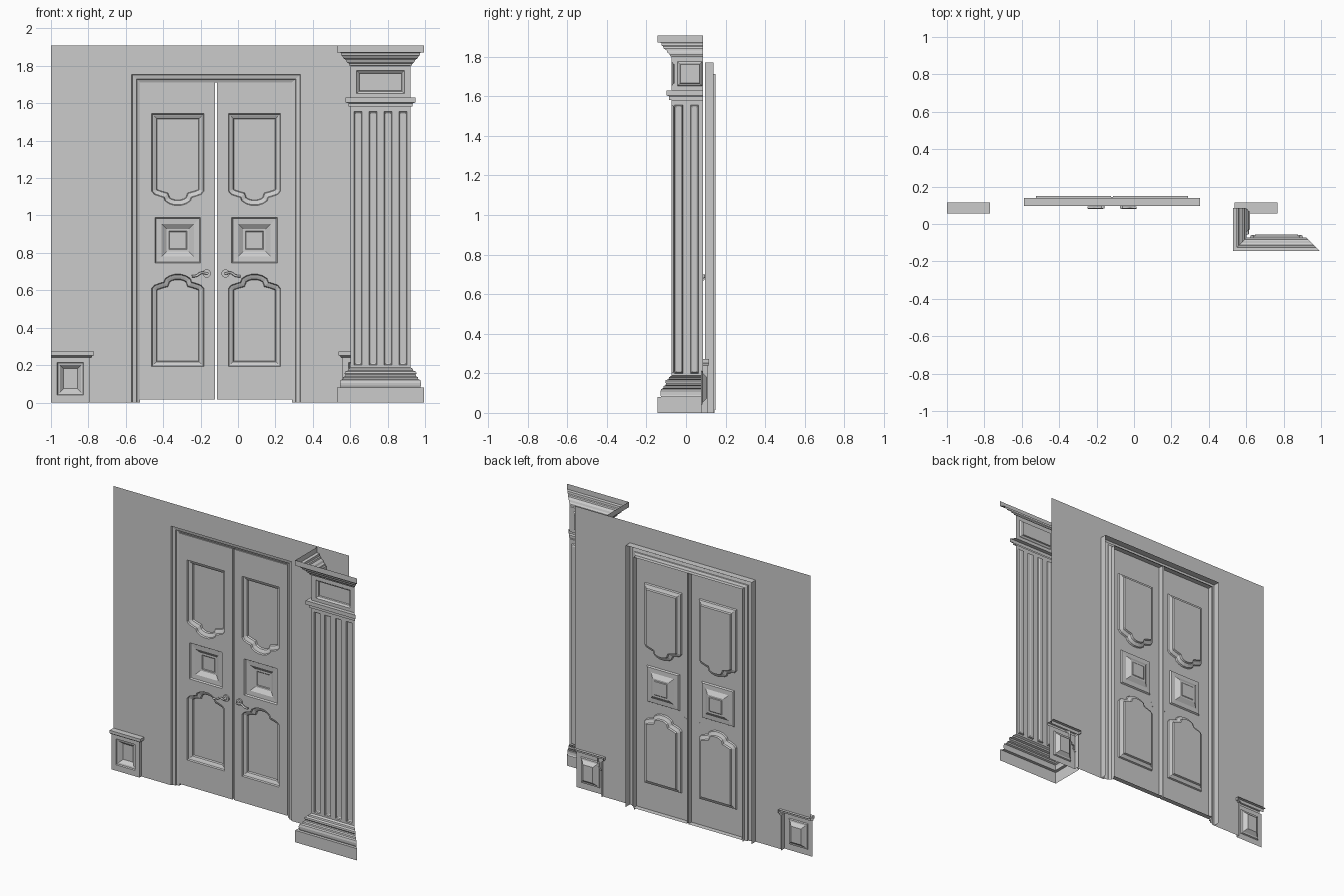
import bpy, bmesh, math
from mathutils import Vector

if "Cube" in bpy.data.objects:
    bpy.data.objects.remove(bpy.data.objects["Cube"])

XC = -0.117          # mirror axis of the doorway
WALL_Y = 0.095


def finish(bm, name):
    bmesh.ops.remove_doubles(bm, verts=bm.verts, dist=0.0002)
    bmesh.ops.recalc_face_normals(bm, faces=bm.faces)
    me = bpy.data.meshes.new(name)
    bm.to_mesh(me)
    bm.free()
    ob = bpy.data.objects.new(name, me)
    bpy.context.collection.objects.link(ob)
    return ob


def rect(u0, u1, v0, v1):
    return [(u0, v0), (u1, v0), (u1, v1), (u0, v1)]


def inset(poly, d):
    """Mitred inset of a counter-clockwise outline."""
    out, n = [], len(poly)
    for i in range(n):
        a, b, c = (Vector(poly[(i + k) % n]) for k in (-1, 0, 1))
        e1, e2 = (b - a).normalized(), (c - b).normalized()
        n1, n2 = Vector((-e1.y, e1.x)), Vector((-e2.y, e2.x))
        out.append(tuple(b + (n1 + n2) * (d / (1 + n1.dot(n2)))))
    return out


def loop(bm, pts):
    vs = [bm.verts.new(p) for p in pts]
    es = [bm.edges.new((vs[i], vs[(i + 1) % len(vs)])) for i in range(len(vs))]
    return vs, es


def panelled(bm, outer, panels, place):
    """Flat sheet with stepped panels sunk in it; place(u, v, depth) -> xyz."""
    edges = loop(bm, [place(u, v, 0) for u, v in outer])[1]
    for poly, rings in panels:
        prev, es = loop(bm, [place(u, v, 0) for u, v in poly])
        edges += es
        for off, depth in rings:
            cur, es = loop(bm, [place(u, v, depth) for u, v in inset(poly, off)])
            for i in range(len(cur)):
                j = (i + 1) % len(cur)
                bm.faces.new((prev[i], prev[j], cur[j], cur[i]))
            prev = cur
        bm.faces.new(prev)
    bmesh.ops.triangle_fill(bm, use_beauty=True, use_dissolve=False, edges=edges)


def sweep(bm, profile, path):
    """Strip mesh; path(offset, value) gives the mitred points of one line."""
    rows = [[bm.verts.new(p) for p in path(o, w)] for o, w in profile]
    for a, b in zip(rows, rows[1:]):
        for i in range(len(a) - 1):
            bm.faces.new((a[i], a[i + 1], b[i + 1], b[i]))


# Wall sheet with notches for the door and the skirting blocks
half = [(0.47, 0), (0.673, 0), (0.673, 0.25), (0.883, 0.25), (0.883, 1.91)]
right = [(XC + 0.47, 1.77)] + [(XC + x, z) for x, z in half]
left = [(2 * XC - x, z) for x, z in reversed(right)]
bm = bmesh.new()
edges = loop(bm, [(x, WALL_Y, z) for x, z in right + left])[1]
bmesh.ops.triangle_fill(bm, use_beauty=True, edges=edges)
finish(bm, "wall")

# Door casing
bm = bmesh.new()
casing = [(0, .145), (0, .122), (.006, .12), (.018, .115), (.02, .108),
          (.042, .104), (.046, .095), (.065, .095), (.065, .14)]


def casing_path(o, y):
    h, t = 0.406 + o, 1.712 + o * 0.9
    return [(XC - h, y, 0), (XC - h, y, t), (XC + h, y, t), (XC + h, y, 0)]


sweep(bm, casing, casing_path)
finish(bm, "door_casing")

# Door leaves with two scalloped panels and a square funnel panel
DOOR_Y = 0.115
arch = [(.14, 0), (.125, .018), (.09, .030), (.075, .034), (.068, .053), (.045, .068), (.018, .076)]
arch += [(-x, z) for x, z in reversed(arch)]
DC = 0.205           # panel centre from the mirror axis
moulding = [(.004, .010), (.014, .014), (.026, .020), (.030, .031), (.034, .031)]
funnel = [(.006, .010), (.036, .012), (.062, .030), (.074, .030), (.078, .033)]
lower = [(DC - .14, .192), (DC + .14, .192)] + [(DC + x, .61 + z) for x, z in arch]
upper = [(DC + .14, 1.545), (DC - .14, 1.545)] + [(DC - x, 1.13 - z) for x, z in arch]
middle = rect(DC - .122, DC + .122, .745, .99)
for side, s in (("left", -1), ("right", 1)):
    bm = bmesh.new()
    leaf = rect(.005, .406, .015, 1.712)
    panelled(bm, leaf, [(lower, moulding), (upper, moulding), (middle, funnel)],
             lambda u, v, d: (XC + s * u, DOOR_Y + d, v))
    for i in range(4):     # edge returns of the leaf
        (a, b), (c, d) = leaf[i], leaf[(i + 1) % 4]
        bm.faces.new([bm.verts.new((XC + s * x, y, z)) for x, y, z in
                      ((a, DOOR_Y, b), (c, DOOR_Y, d), (c, .15, d), (a, .15, b))])
    finish(bm, side + "_door_leaf")

    # Lever handle: rosette, stem and curved lever
    hx, hz = XC + s * .05, .69
    for nm, r, y0, y1 in (("rosette", .022, .116, .106), ("stem", .009, .108, .084)):
        bpy.ops.mesh.primitive_cylinder_add(vertices=20, radius=r, depth=y0 - y1,
                                            location=(hx, (y0 + y1) / 2, hz),
                                            rotation=(math.pi / 2, 0, 0))
        ob = bpy.context.object
        ob.name = side + "_handle_" + nm
        bpy.ops.object.shade_smooth_by_angle()
    cu = bpy.data.curves.new(side + "_handle_lever", 'CURVE')
    cu.dimensions = '3D'
    cu.bevel_depth, cu.bevel_resolution, cu.use_fill_caps = .0065, 2, True
    sp = cu.splines.new('BEZIER')
    pts = [(0, 0), (.03, .003), (.055, -.012), (.08, -.014)]
    sp.bezier_points.add(len(pts) - 1)
    for bp, (x, z) in zip(sp.bezier_points, pts):
        bp.co = (hx + s * x, .088, hz + z)
        bp.handle_left_type = bp.handle_right_type = 'AUTO'
    bpy.context.collection.objects.link(bpy.data.objects.new(cu.name, cu))

# Skirting blocks either side of the doorway
for side, s in (("left", -1), ("right", 1)):
    bm = bmesh.new()
    panelled(bm, rect(.673, .883, 0, .245),
             [(rect(.708, .85, .04, .215), [(.004, .008), (.014, .01), (.034, .03), (.038, .03)])],
             lambda u, v, d: (XC + s * u, .075 + d, v))
    prof = [(0, 0), (0, .24), (.008, .243), (.012, .25), (.02, .252), (.02, .272), (-.04, .272)]
    sweep(bm, [prof[0], prof[1]],
          lambda o, z: [(XC + s * .673, .075, z), (XC + s * .673, .112, z)])
    sweep(bm, prof[1:], lambda o, z: [(XC + s * .883, .075 - o, z),
                                      (XC + s * (.673 - o), .075 - o, z),
                                      (XC + s * (.673 - o), .115, z)])
    finish(bm, side + "_skirting_block")

# Pilaster: two-sided shell with a mitred right edge
L, R, F, B = .602, .922, -.073, .086


def pil_path(o, z):
    return [(L - o, B, z), (L - o, F - o, z), (R + o, F - o, z)]


mouldings = {
    "pilaster_base": [(.072, 0), (.072, .08), (.052, .08), (.056, .09), (.057, .105), (.053, .12),
                      (.042, .125), (.04, .135), (.03, .14), (.028, .148), (.032, .155),
                      (.03, .165), (.015, .17), (.012, .18), (0, .188)],
    "pilaster_necking": [(0, 1.582), (.012, 1.582), (.012, 1.6), (.026, 1.604),
                         (.026, 1.63), (0, 1.63)],
    "pilaster_cornice": [(0, 1.8), (.008, 1.803), (.01, 1.812), (.02, 1.82), (.025, 1.832),
                         (.04, 1.842), (.043, 1.852), (.05, 1.856), (.052, 1.87),
                         (.072, 1.872), (.072, 1.908)]}
for name, prof in mouldings.items():
    bm = bmesh.new()
    sweep(bm, prof, pil_path)
    finish(bm, name)


def front(u, v, d):
    return (u, F + d, v)


def flank(u, v, d):
    return (L + d, u, v)


flute = [(.003, .010), (.010, .014)]
sunk = [(.004, .006), (.012, .010), (.015, .018)]
bm = bmesh.new()
panelled(bm, rect(L, R, .188, 1.582),
         [(rect(x, x + .044, .2, 1.555), flute) for x in (.62, .7, .78, .86)], front)
panelled(bm, rect(F, B, .188, 1.582),
         [(rect(y, y + .042, .2, 1.555), flute) for y in (-.058, .022)], flank)
finish(bm, "pilaster_shaft")

bm = bmesh.new()
panelled(bm, rect(L, R, 1.63, 1.8), [(rect(.634, .89, 1.652, 1.775), sunk)], front)
panelled(bm, rect(F, B, 1.63, 1.8), [(rect(-.043, .082, 1.652, 1.775), sunk)], flank)
finish(bm, "pilaster_frieze")
